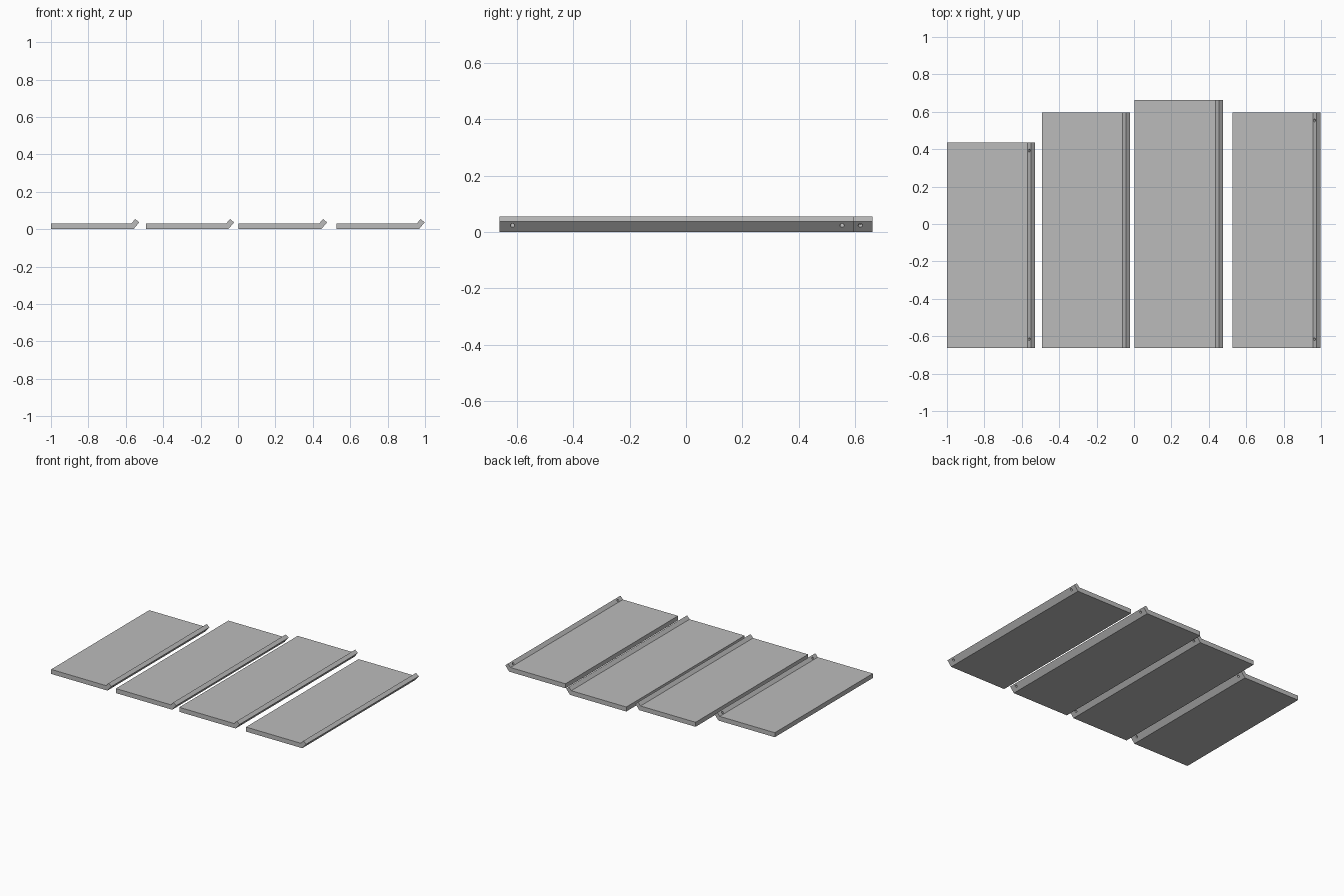
import bpy, bmesh, math
from mathutils import Matrix, Vector

if "Cube" in bpy.data.objects:
    bpy.data.objects.remove(bpy.data.objects["Cube"])

grey = bpy.data.materials.new("light_grey")
grey.use_nodes = True
grey.diffuse_color = (0.5, 0.5, 0.5, 1)
grey.node_tree.nodes["Principled BSDF"].inputs["Base Color"].default_value = (0.5, 0.5, 0.5, 1)

FRONT = -0.662          # shared front edge of all panels
THICK = 0.032           # panel thickness
LIP = 0.028             # lip thickness
TILT = math.radians(50)
along = Vector((math.cos(TILT), 0, math.sin(TILT)))
across = Vector((-math.sin(TILT), 0, math.cos(TILT)))


def make_object(name, bm):
    bmesh.ops.recalc_face_normals(bm, faces=bm.faces)
    mesh = bpy.data.meshes.new(name)
    bm.to_mesh(mesh)
    bm.free()
    mesh.materials.append(grey)
    obj = bpy.data.objects.new(name, mesh)
    bpy.context.collection.objects.link(obj)
    return obj


def panel(name, left, back, through):
    # Flat plate with a tilted lip, extruded front to back
    foot = Vector((left + 0.441, 0, 0))
    outer = foot + along * 0.048
    tip = outer + across * LIP
    base = tip - along * ((tip.z - THICK) / along.z)
    profile = [Vector((left, 0, 0)), foot, outer, tip, base, Vector((left, 0, THICK))]
    bm = bmesh.new()
    face = bm.faces.new([bm.verts.new((p.x, FRONT, p.z)) for p in profile])
    sides = bmesh.ops.extrude_face_region(bm, geom=[face])
    moved = [v for v in sides["geom"] if isinstance(v, bmesh.types.BMVert)]
    bmesh.ops.translate(bm, verts=moved, vec=(0, back - FRONT, 0))
    obj = make_object(name, bm)

    # Screw holes square to the lip, one near each end
    cut = bmesh.new()
    depth = 0.08 if through else 0.036
    for y in (FRONT + 0.046, back - 0.043):
        spot = foot + along * 0.03 + Vector((0, y, 0))
        if not through:
            spot -= across * 0.003
        bmesh.ops.create_cone(cut, cap_ends=True, segments=16, radius1=0.008,
                              radius2=0.008, depth=depth,
                              matrix=Matrix.Translation(spot) @ Matrix.Rotation(-TILT, 4, "Y"))
    cutter = make_object(name + "_hole_cutter", cut)
    cutter.hide_render = True
    mod = obj.modifiers.new("screw_holes", "BOOLEAN")
    mod.operation = "DIFFERENCE"
    mod.solver = "EXACT"
    mod.object = cutter

    # Bake the holes and drop the cutter
    graph = bpy.context.evaluated_depsgraph_get()
    baked = bpy.data.meshes.new_from_object(obj.evaluated_get(graph))
    obj.modifiers.clear()
    obj.data = baked
    bpy.data.objects.remove(cutter)


panel("short_panel", -1.0, 0.435, True)
panel("inner_panel", -0.493, 0.597, False)
panel("long_panel", 0.004, 0.662, False)
panel("outer_panel", 0.526, 0.597, True)
